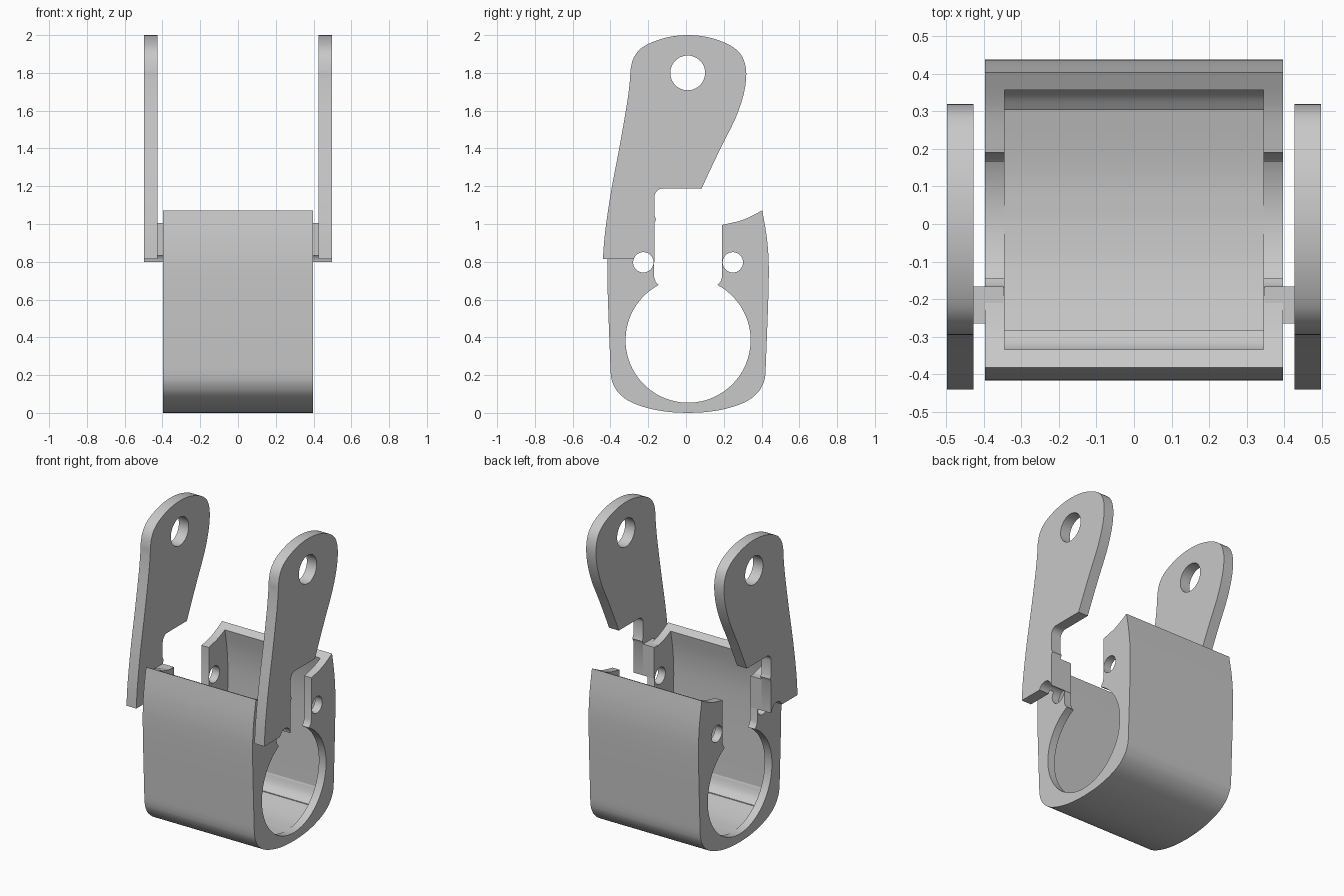
import bpy, bmesh
from math import radians, sin, cos

if "Cube" in bpy.data.objects:
    bpy.data.objects.remove(bpy.data.objects["Cube"])

grey = bpy.data.materials.new("plain_grey")
grey.use_nodes = True
colour = (0.58, 0.58, 0.58, 1)
grey.diffuse_color = colour
grey.node_tree.nodes["Principled BSDF"].inputs["Base Color"].default_value = colour

MID = 0.011     # body centre in y
PIN = 0.237     # pin hole offset from the centre
PIN_Z = 0.797


def extrude(name, profile, x0, x1):
    """Solid from a (y, z) outline swept along x."""
    bm = bmesh.new()
    face = bm.faces.new([bm.verts.new((x0, y, z)) for y, z in profile])
    swept = bmesh.ops.extrude_face_region(bm, geom=[face])["geom"]
    bmesh.ops.translate(bm, vec=(x1 - x0, 0, 0),
                        verts=[v for v in swept if isinstance(v, bmesh.types.BMVert)])
    bmesh.ops.recalc_face_normals(bm, faces=bm.faces)
    mesh = bpy.data.meshes.new(name)
    bm.to_mesh(mesh)
    bm.free()
    mesh.materials.append(grey)
    obj = bpy.data.objects.new(name, mesh)
    bpy.context.collection.objects.link(obj)
    return obj


def arc(y, z, r, a0, a1, n):
    angles = [radians(a0 + (a1 - a0) * i / n) for i in range(n + 1)]
    return [(y + r * cos(a), z + r * sin(a)) for a in angles]


def mirrored(half):
    """Close a right-hand half outline by reflecting it about the body centre."""
    return [(MID + y, z) for y, z in half] + [(MID - y, z) for y, z in reversed(half)]


def smooth_path(points, steps=5):
    """Catmull-Rom curve through the points."""
    p = [points[0]] + points + [points[-1]]
    out = []
    for a, b, c, d in zip(p, p[1:], p[2:], p[3:]):
        for i in range(steps):
            t = i / steps
            out.append(tuple(0.5 * (2 * b[k] + (c[k] - a[k]) * t
                       + (2 * a[k] - 5 * b[k] + 4 * c[k] - d[k]) * t * t
                       + (3 * b[k] - a[k] - 3 * c[k] + d[k]) * t ** 3) for k in (0, 1)))
    return out + [points[-1]]


def cut(obj, cutters):
    """Subtract the cutters, bake the result and shade it."""
    for cutter in cutters:
        mod = obj.modifiers.new("cut", "BOOLEAN")
        mod.operation, mod.solver, mod.object = "DIFFERENCE", "EXACT", cutter
    bpy.context.view_layer.update()
    baked = bpy.data.meshes.new_from_object(
        obj.evaluated_get(bpy.context.evaluated_depsgraph_get()))
    obj.modifiers.clear()
    obj.data = baked
    for o in bpy.context.selected_objects:
        o.select_set(False)
    obj.select_set(True)
    bpy.context.view_layer.objects.active = obj
    bpy.ops.object.shade_smooth_by_angle(angle=radians(30))


# Cutters: cavity that leaves an even shell, keyhole, pin and pivot holes
cavity_wall = smooth_path([(0.343, 1.06), (0.37, 0.9), (0.377, 0.7), (0.361, 0.24),
                           (0.355, 0.19), (0.333, 0.135), (0.293, 0.1)])
cavity_floor = smooth_path([(0.293, 0.095), (0.19, 0.071), (0.1, 0.056), (0.005, 0.051)])
cavity = extrude("cavity_cutter", mirrored([(0.343, 2)] + cavity_wall + cavity_floor),
                 -0.345, 0.345)
keyhole = extrude("keyhole_cutter", mirrored(
    [(0.18, 2), (0.18, 0.72), (0.172, 0.695)] + arc(0, 0.385, 0.331, 62, -88, 32)), -1, 1)
front_pin = extrude("front_pin_cutter", arc(MID - PIN, PIN_Z, 0.054, 0, 348.75, 31), -1, 1)
back_pin = extrude("back_pin_cutter", arc(MID + PIN, PIN_Z, 0.054, 0, 348.75, 31), -1, 1)
pivot = extrude("pivot_cutter", arc(0.009, 1.8, 0.092, 0, 352.5, 47), -1, 1)
cutters = [cavity, keyhole, front_pin, back_pin, pivot]

# Trough body with rounded base and dished rim
base = smooth_path([(0.005, 0), (0.1, 0.005), (0.2, 0.022), (0.3, 0.056),
                    (0.365, 0.103), (0.398, 0.155), (0.409, 0.2)])
wall = smooth_path([(0.411, 0.24), (0.427, 0.7), (0.42, 0.9), (0.393, 1.072)])
rim = smooth_path([(0.393, 1.072), (0.29, 1.022), (0.17, 0.993)])[1:]
body = extrude("body", mirrored(base + wall + rim), -0.397, 0.397)
cut(body, [cavity, keyhole, front_pin, back_pin])

# Side arms, each joined to the body by a flush lug around the front pin hole
front_edge = smooth_path([(-0.44, 0.815), (-0.428, 0.96), (-0.397, 1.17), (-0.35, 1.42),
                          (-0.312, 1.64), (-0.297, 1.76), (-0.293, 1.82), (-0.276, 1.882),
                          (-0.235, 1.932), (-0.165, 1.968), (-0.08, 1.992), (0.01, 2),
                          (0.1, 1.992), (0.185, 1.968), (0.255, 1.932), (0.3, 1.882),
                          (0.319, 1.8), (0.306, 1.69), (0.262, 1.56), (0.19, 1.415),
                          (0.13, 1.29), (0.083, 1.188)])
notch = arc(-0.122, 1.143, 0.045, 90, 180, 8)
heel = [(-0.167, 1.045), (-0.158, 1.025), (-0.167, 1.004), (-0.167, 0.8),
        (-0.225, 0.8), (-0.225, 0.815)]
lug_outline = [(-0.265, 0.8), (-0.167, 0.8), (-0.167, 1.004), (-0.265, 1.004)]
for side, sign in (("left", 1), ("right", -1)):
    arm = extrude(side + "_arm", front_edge + notch + heel, sign * 0.427, sign * 0.498)
    cut(arm, [front_pin, pivot])
    lug = extrude(side + "_lug", lug_outline, sign * 0.347, sign * 0.427)
    cut(lug, [front_pin])

for cutter in cutters:
    bpy.data.objects.remove(cutter)
